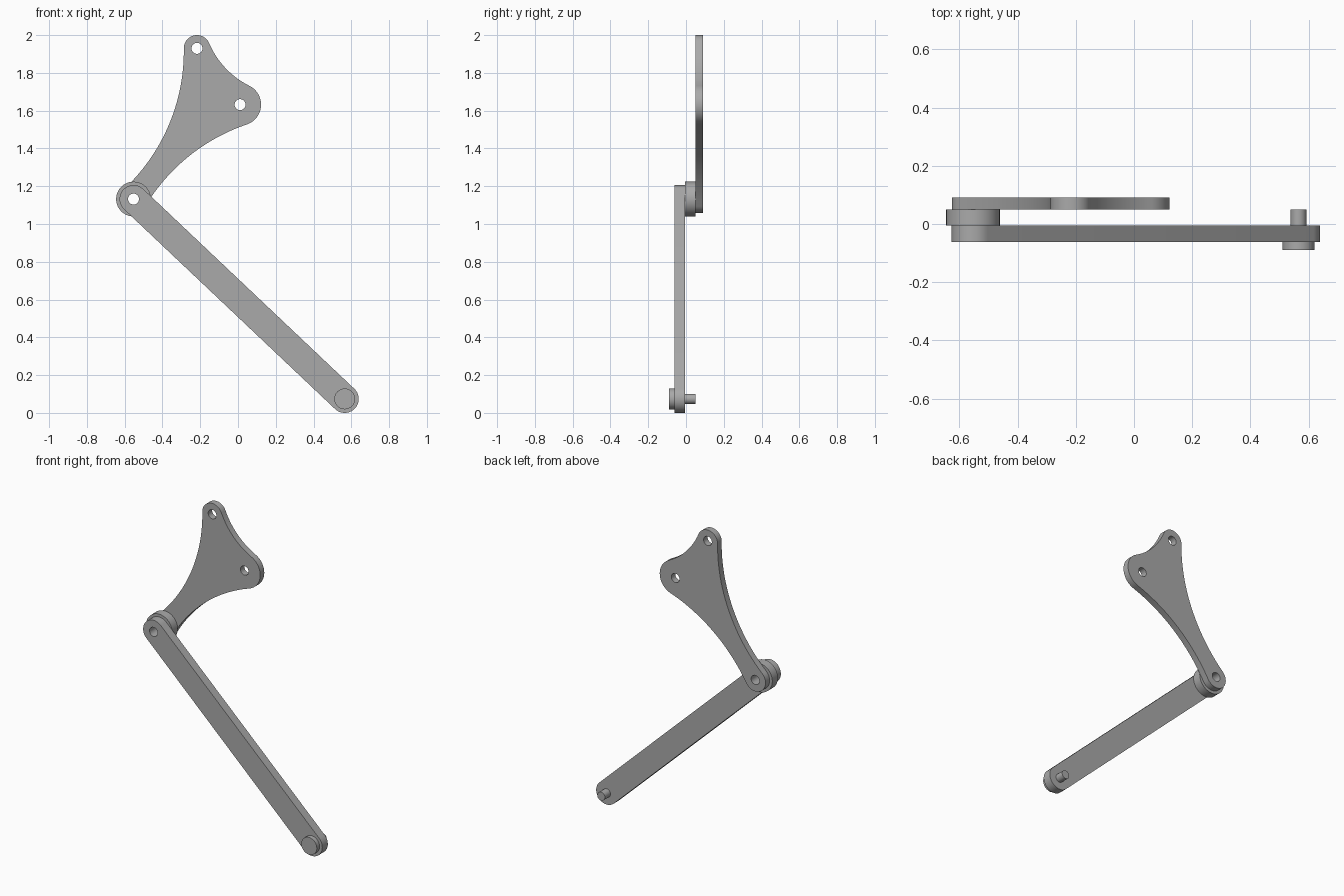
import bpy, bmesh, math
from mathutils import Vector

cube = bpy.data.objects.get("Cube")
if cube:
    bpy.data.objects.remove(cube)

grey = bpy.data.materials.new("plain_grey")
grey.use_nodes = True
grey.diffuse_color = (0.4, 0.4, 0.4, 1)
grey.node_tree.nodes["Principled BSDF"].inputs["Base Color"].default_value = (0.4, 0.4, 0.4, 1)

STRAIGHT = 10000  # blend radius large enough to read as a straight edge


def arc(centre, radius, start, sweep, steps):
    return [centre + radius * Vector((math.cos(start + sweep * i / steps),
                                      math.sin(start + sweep * i / steps)))
            for i in range(steps + 1)]


def circle(centre, radius, steps=48):
    return arc(centre, radius, 0, math.tau, steps)[:-1]


def angle(v):
    return math.atan2(v.y, v.x)


def blend_centre(a, ra, b, rb, blend):
    """Centre of the outside arc tangent to two round ends."""
    line = b - a
    d = line.length
    u = line / d
    along = (d * d + (blend + ra) ** 2 - (blend + rb) ** 2) / (2 * d)
    side = math.sqrt((blend + ra) ** 2 - along ** 2)
    return a + u * along + Vector((u.y, -u.x)) * side


def link_outline(ends, blends):
    """Counter-clockwise round ends joined by concave tangent arcs."""
    n = len(ends)
    centres = [blend_centre(*ends[i], *ends[(i + 1) % n], blends[i]) for i in range(n)]
    points = []
    for i, (p, r) in enumerate(ends):
        start = angle(centres[i - 1] - p)
        points += arc(p, r, start, (angle(centres[i] - p) - start) % math.tau, 28)
        if blends[i] < STRAIGHT:
            c, q = centres[i], ends[(i + 1) % n][0]
            start = angle(p - c)
            sweep = -((start - angle(q - c)) % math.tau)
            points += arc(c, blends[i], start, sweep, 24)[1:-1]
    return points


def plate(name, outline, y_front, y_back, holes=()):
    """Flat part cut from an outline with round holes, extruded along y."""
    bm = bmesh.new()
    for loop in (outline, *holes):
        verts = [bm.verts.new((p.x, y_front, p.y)) for p in loop]
        for i, v in enumerate(verts):
            bm.edges.new((verts[i - 1], v))
    bmesh.ops.triangle_fill(bm, edges=bm.edges[:], use_beauty=True, normal=(0, -1, 0))
    result = bmesh.ops.extrude_face_region(bm, geom=bm.faces[:], use_keep_orig=True)
    moved = [g for g in result["geom"] if isinstance(g, bmesh.types.BMVert)]
    bmesh.ops.translate(bm, verts=moved, vec=(0, y_back - y_front, 0))
    bmesh.ops.recalc_face_normals(bm, faces=bm.faces[:])
    mesh = bpy.data.meshes.new(name)
    bm.to_mesh(mesh)
    bm.free()
    mesh.materials.append(grey)
    obj = bpy.data.objects.new(name, mesh)
    bpy.context.collection.objects.link(obj)
    bpy.ops.object.select_all(action="DESELECT")
    obj.select_set(True)
    bpy.context.view_layer.objects.active = obj
    bpy.ops.object.shade_smooth_by_angle(angle=math.radians(30))


# Joint positions in the x-z plane
pivot = Vector((-0.553, 1.132))
foot = Vector((0.565, 0.074))
tip = Vector((-0.217, 1.93))
elbow = Vector((0.011, 1.632))
HOLE = 0.029

# Long arm, spacer and the three-cornered rear plate
plate("long_arm", link_outline([(pivot, 0.074), (foot, 0.074)], [STRAIGHT] * 2),
      -0.062, -0.006, [circle(pivot, HOLE)])
plate("pivot_spacer", circle(pivot, 0.092, 64), -0.006, 0.05, [circle(pivot, HOLE)])
plate("corner_plate",
      link_outline([(pivot, 0.073), (elbow, 0.111), (tip, 0.07)], [1.0, 0.45, 1.0]),
      0.05, 0.091, [circle(p, HOLE) for p in (pivot, elbow, tip)])

# Foot pin with its front cap
plate("foot_cap", circle(foot, 0.055), -0.09, -0.062)
plate("foot_pin", circle(foot, 0.027), -0.006, 0.05)
